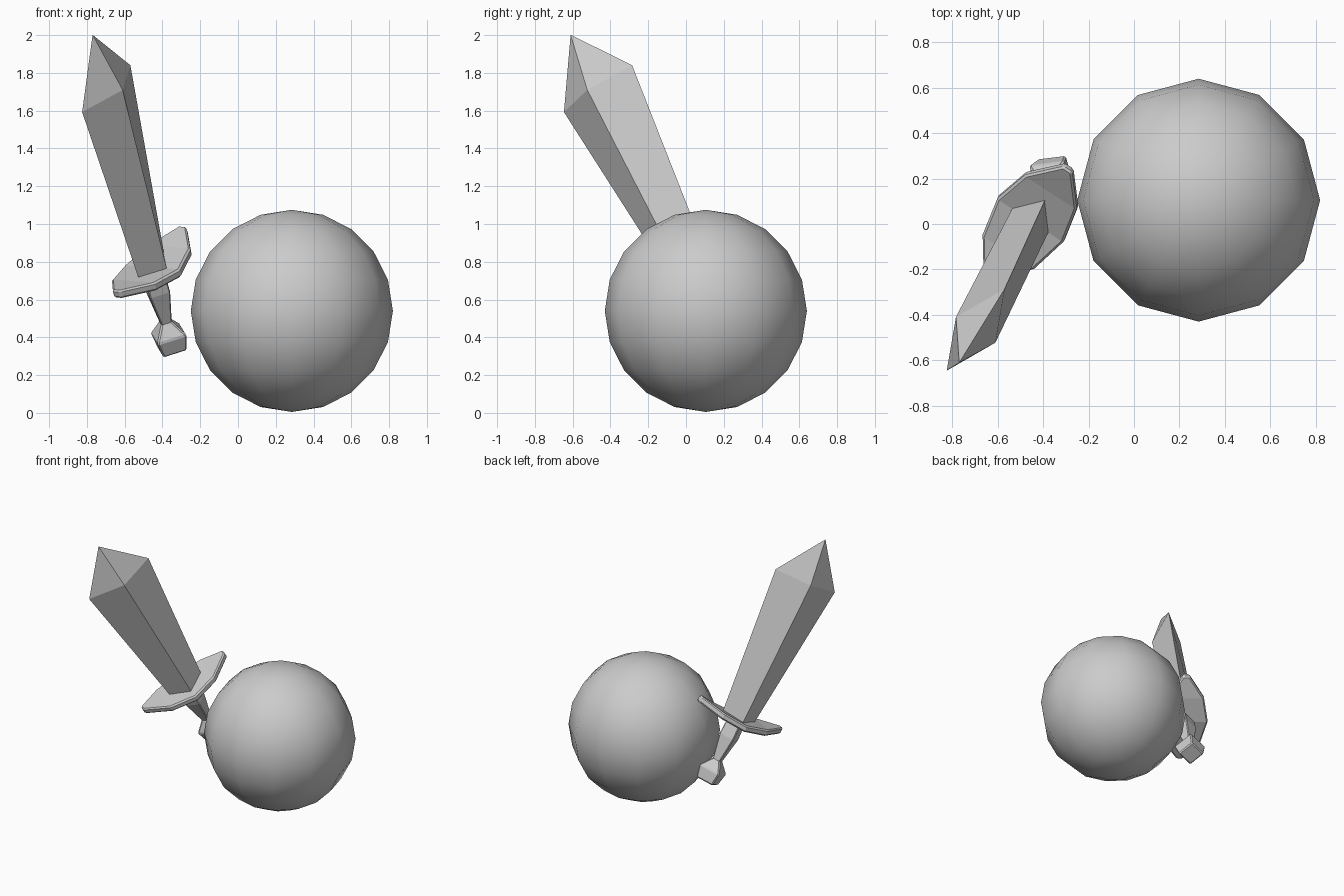
import bpy, bmesh
from mathutils import Vector

if "Cube" in bpy.data.objects:
    bpy.data.objects.remove(bpy.data.objects["Cube"])

# Sword frame: origin at the blade base, D along blade, W across it, T through it
ORIGIN = Vector((-0.458, 0.013, 0.775))
D = Vector((-0.221, -0.442, 0.869)).normalized()
W = Vector((0.503, 0.710, 0.493))
W = (W - D * W.dot(D)).normalized()
T = W.cross(D)


def place(w, t, d):
    return ORIGIN + W * w + T * t + D * d


def loft(name, rings, tip=None):
    """Skin four-point rings given in sword coordinates, closing both ends."""
    bm = bmesh.new()
    loops = [[bm.verts.new(place(*p)) for p in ring] for ring in rings]
    for a, b in zip(loops, loops[1:]):
        for i in range(4):
            j = (i + 1) % 4
            bm.faces.new((a[i], a[j], b[j], b[i]))
    bm.faces.new(loops[0])
    if tip:
        v = bm.verts.new(place(*tip))
        for i in range(4):
            bm.faces.new((loops[-1][i], loops[-1][(i + 1) % 4], v))
    else:
        bm.faces.new(loops[-1])
    bmesh.ops.recalc_face_normals(bm, faces=bm.faces)
    mesh = bpy.data.meshes.new(name)
    bm.to_mesh(mesh)
    bm.free()
    obj = bpy.data.objects.new(name, mesh)
    bpy.context.collection.objects.link(obj)
    return obj


def bevel(obj, width):
    mod = obj.modifiers.new("soft_edges", "BEVEL")
    mod.width = width
    mod.segments = 1
    mod.limit_method = 'ANGLE'


def diamond(d, w, t):
    return [(w, 0, d), (0, t, d), (-w, 0, d), (0, -t, d)]


# Ball
bpy.ops.mesh.primitive_uv_sphere_add(segments=12, ring_count=10, radius=0.535,
                                     location=(0.285, 0.105, 0.54))
ball = bpy.context.object
ball.name = "ball"
bpy.ops.object.shade_smooth()

# Blade: diamond section flaring towards the shoulder, then a point
blade = loft("blade", [diamond(-0.03, 0.13, 0.095), diamond(1.083, 0.2535, 0.104)],
             tip=(0, 0, 1.411))

# Guard: rectangular sections across the width, ends turned up
stations = [(-0.35, 0.022, 0.028), (-0.185, 0.137, -0.008), (0, 0.175, -0.028),
            (0.185, 0.137, -0.008), (0.35, 0.022, 0.028)]
H = 0.024
guard = loft("guard", [[(w, -t, d - H), (w, t, d - H), (w, t, d + H), (w, -t, d + H)]
                       for w, t, d in stations])
bevel(guard, 0.01)

# Grip: tapers down to the pommel
grip = loft("grip", [diamond(-0.03, 0.075, 0.075), diamond(-0.15, 0.08, 0.08),
                     diamond(-0.36, 0.036, 0.036)])
bevel(grip, 0.006)

# Pommel: faceted block
pommel = loft("pommel", [diamond(-0.33, 0.038, 0.038), diamond(-0.41, 0.115, 0.115),
                         diamond(-0.505, 0.092, 0.092)])
bevel(pommel, 0.008)
